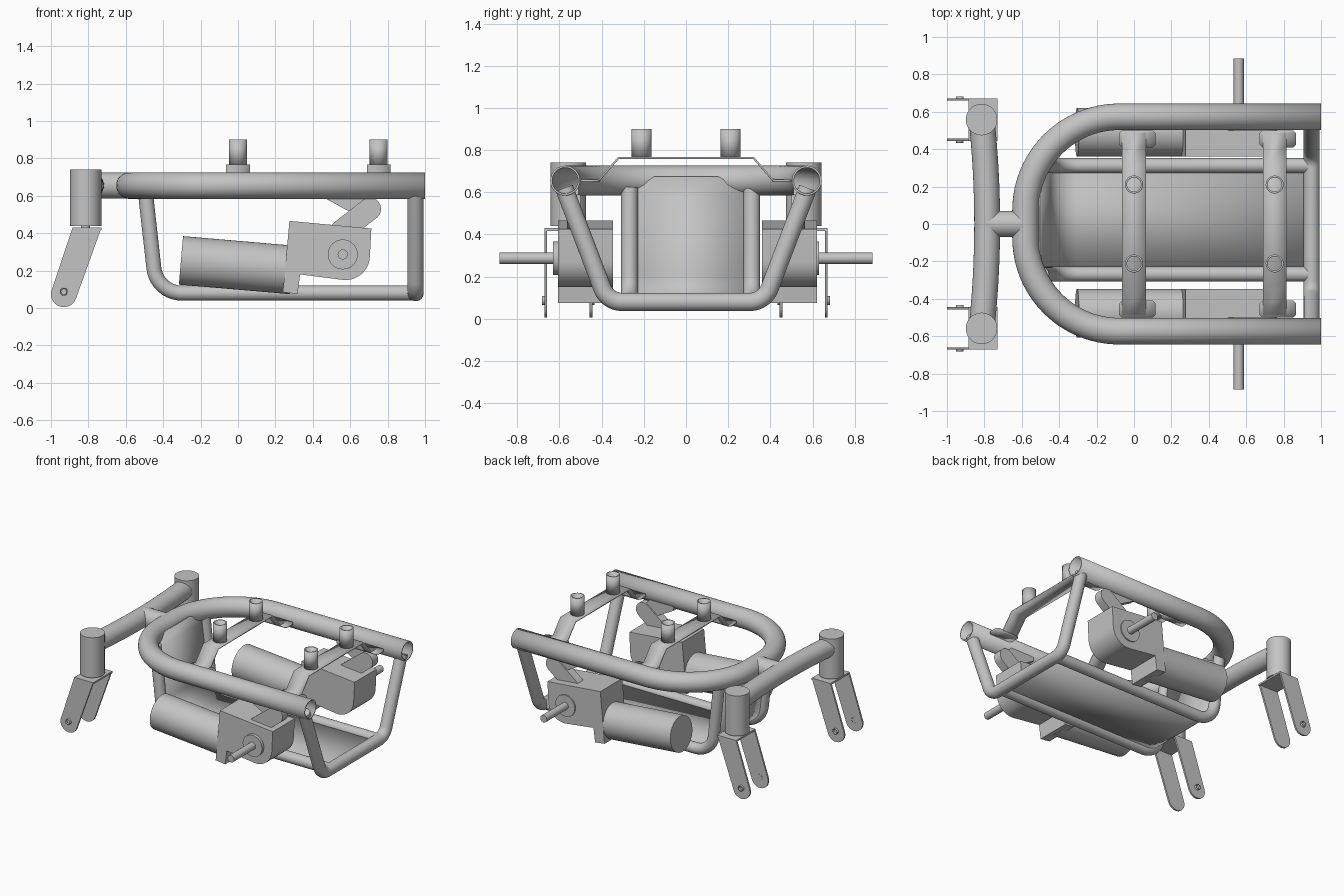
import bpy, bmesh, math
from mathutils import Vector

old = bpy.data.objects.get("Cube")
if old:
    bpy.data.objects.remove(old, do_unlink=True)

GREY = (0.55, 0.55, 0.55, 1)
mat = bpy.data.materials.new("plain_grey")
mat.use_nodes = True
mat.diffuse_color = GREY
mat.node_tree.nodes["Principled BSDF"].inputs["Base Color"].default_value = GREY


def finish(name, bm):
    """Turn a bmesh into a shaded object."""
    bmesh.ops.recalc_face_normals(bm, faces=bm.faces)
    me = bpy.data.meshes.new(name)
    bm.to_mesh(me)
    bm.free()
    ob = bpy.data.objects.new(name, me)
    bpy.context.collection.objects.link(ob)
    me.materials.append(mat)
    bpy.ops.object.select_all(action='DESELECT')
    ob.select_set(True)
    bpy.context.view_layer.objects.active = ob
    bpy.ops.object.shade_smooth_by_angle(angle=math.radians(35))
    return ob


def rounded(pts, radii, n=10):
    """Polyline with each inner corner replaced by an arc."""
    pts = [Vector(p) for p in pts]
    out = [pts[0]]
    for i, r in enumerate(radii, 1):
        p, a, b = pts[i], (pts[i-1] - pts[i]).normalized(), (pts[i+1] - pts[i]).normalized()
        half = a.angle(b) / 2
        c = p + (a + b).normalized() * r / math.sin(half)
        t = r / math.tan(half)
        s, e = (p + a * t - c).normalized(), (p + b * t - c).normalized()
        out += [c + s.slerp(e, k / n).normalized() * r for k in range(n + 1)]
    return out + [pts[-1]]


def tube(name, pts, r, seg=32, wall=0):
    """Round tube swept along a path; open ended if it has a wall."""
    bm = bmesh.new()
    pts = [Vector(p) for p in pts]
    dirs = [(b - a).normalized() for a, b in zip(pts, pts[1:])]
    rings, u = [], None
    for i, p in enumerate(pts):
        d0, d1 = dirs[max(i - 1, 0)], dirs[min(i, len(dirs) - 1)]
        t = (d0 + d1).normalized()
        u = (t.orthogonal() if u is None else u - t * u.dot(t)).normalized()
        v = t.cross(u)
        rings.append([bm.verts.new(p + (u * math.cos(k * math.tau / seg) + v * math.sin(k * math.tau / seg)) * r)
                      for k in range(seg)])
    for a, b in zip(rings, rings[1:]):
        for k in range(seg):
            bm.faces.new((a[k], a[k-1], b[k-1], b[k]))
    if not wall:
        bm.faces.new(rings[0])
        bm.faces.new(rings[-1])
    ob = finish(name, bm)
    if wall:
        mod = ob.modifiers.new("wall", 'SOLIDIFY')
        mod.thickness, mod.offset = wall, -1
    return ob


def side_plate(name, outline, y0, y1):
    """Side outline in x, z extruded between two y values."""
    bm = bmesh.new()
    face = bm.faces.new([bm.verts.new((x, y0, z)) for x, z in outline])
    ext = bmesh.ops.extrude_face_region(bm, geom=[face])
    bmesh.ops.translate(bm, vec=(0, y1 - y0, 0),
                        verts=[g for g in ext["geom"] if isinstance(g, bmesh.types.BMVert)])
    return finish(name, bm)


def ribbon(name, edges, thick):
    """Thin sheet through pairs of points."""
    bm = bmesh.new()
    rows = [[bm.verts.new(p) for p in e] for e in edges]
    for a, b in zip(rows, rows[1:]):
        bm.faces.new((a[0], a[1], b[1], b[0]))
    mod = finish(name, bm).modifiers.new("thickness", 'SOLIDIFY')
    mod.thickness, mod.offset = thick, 0


def arc(cx, cz, r, a0, a1, n=10):
    return [(cx + r * math.cos(math.radians(a0 + (a1 - a0) * k / n)),
             cz + r * math.sin(math.radians(a0 + (a1 - a0) * k / n))) for k in range(n + 1)]


TOP, LOW = 0.655, 0.08

# Upper hoop and rear cross loop
tube("upper_hoop", rounded([(1, -0.573, TOP), (-0.58, -0.573, TOP), (-0.58, 0.573, TOP), (1, 0.573, TOP)],
                           [0.5, 0.5], 24), 0.071, 40, 0.01)
tube("rear_loop", rounded([(0.95, -0.578, 0.62), (0.95, -0.372, LOW), (0.95, 0.372, LOW), (0.95, 0.578, 0.62)],
                          [0.1, 0.1]), 0.043)

# Lower rails rising at the front, with the floor sheet between them
RAILS = (-0.268, 0.312)
rail_path = rounded([(0.95, 0, LOW), (-0.435, 0, LOW), (-0.495, 0, 0.62)], [0.15])
for y, side in zip(RAILS, ("right", "left")):
    tube(side + "_lower_rail", [p + Vector((0, y, 0)) for p in rail_path], 0.04)
sheet = [[(p.x, y, p.z) for y in RAILS] for p in rail_path[:-1]]
sheet += [[(-0.493, y, 0.59) for y in RAILS], [(-0.502, -0.15, 0.675), (-0.502, 0.15, 0.675)]]
ribbon("floor_sheet", sheet, 0.01)

# Neck and slightly bowed front beam
tube("neck", [(-0.79, 0, TOP), (-0.59, 0, TOP)], 0.07)
tube("front_beam", [(-0.785 - 0.03 * (k / 8) ** 2, 0.56 * k / 8, TOP) for k in range(-8, 9)], 0.069)

# Cross straps with end tabs and hollow posts
for x, place in ((0, "front"), (0.752, "rear")):
    line = [(-0.5, TOP), (-0.41, 0.66), (-0.32, 0.763), (0.32, 0.763), (0.41, 0.66), (0.5, TOP)]
    ribbon(place + "_strap", [[(x - 0.063, y, z), (x + 0.063, y, z)] for y, z in line], 0.01)
    for s, side in ((-1, "right"), (1, "left")):
        name = place + "_" + side
        ribbon(name + "_tab", [[(x - 0.08 + c, s * y, TOP), (x + 0.115 - c, s * y, TOP)]
                               for y, c in ((0.41, 0.015), (0.425, 0), (0.485, 0), (0.5, 0.015))], 0.011)
        tube(name + "_post", [(x, s * 0.211, 0.765), (x, s * 0.211, 0.9)], 0.048, 32, 0.01)

for s, side in ((-1, "right"), (1, "left")):
    # Steering tube and fork
    y = s * 0.558
    tube(side + "_steering_tube", [(-0.815, y, 0.44), (-0.815, y, 0.74)], 0.084, 40)
    tube(side + "_fork_stem", [(-0.815, y, 0.42), (-0.815, y, 0.45)], 0.025)
    side_plate(side + "_fork_crown", [(-0.885, 0.417), (-0.73, 0.417), (-0.73, 0.43), (-0.885, 0.43)],
               y - 0.114, y + 0.114)
    arm = arc(-0.931, 0.074, 0.069, 163, 343, 14) + [(-0.73, 0.43), (-0.885, 0.43)]
    for d, label in ((-1, "right"), (1, "left")):
        edge = y + d * 0.114
        side_plate(f"{side}_fork_{label}_arm", arm, edge, edge - d * 0.013)
        tube(f"{side}_fork_{label}_bush", [(-0.931, edge - d * 0.013, 0.087), (-0.931, edge + d * 0.011, 0.087)],
             0.021, 20, 0.006)

    # Motor, gearbox with foot, and output shaft
    mid = s * 0.484 + 0.007
    tube(side + "_motor", [(-0.305, mid, 0.255), (0.29, mid, 0.204)], 0.13, 48)
    box = [(0.275, 0.466), (0.24, 0.085), (0.318, 0.075), (0.332, 0.18)]
    box += arc(0.575, 0.28, 0.13, -95, -4) + [(0.713, 0.425)]
    side_plate(side + "_gearbox", box, mid - 0.13, mid + 0.13)
    tube(side + "_bearing_flange", [(0.56, s * 0.6, 0.287), (0.56, s * 0.63, 0.287)], 0.08, 40)
    tube(side + "_drive_shaft", [(0.56, s * 0.6, 0.287), (0.56, s * 0.885, 0.287)], 0.027, 24)

    # Gearbox hanger
    hanger = arc(0.705, 0.53, 0.06, -52, 128) + arc(0.55, 0.41, 0.06, 128, 308)
    side_plate(side + "_hanger_arm", hanger, s * 0.5, s * 0.565)
    side_plate(side + "_hanger_brace", [(0.46, 0.59), (0.615, 0.505), (0.7, 0.57), (0.66, 0.62), (0.46, 0.62)],
               s * 0.51, s * 0.555)
